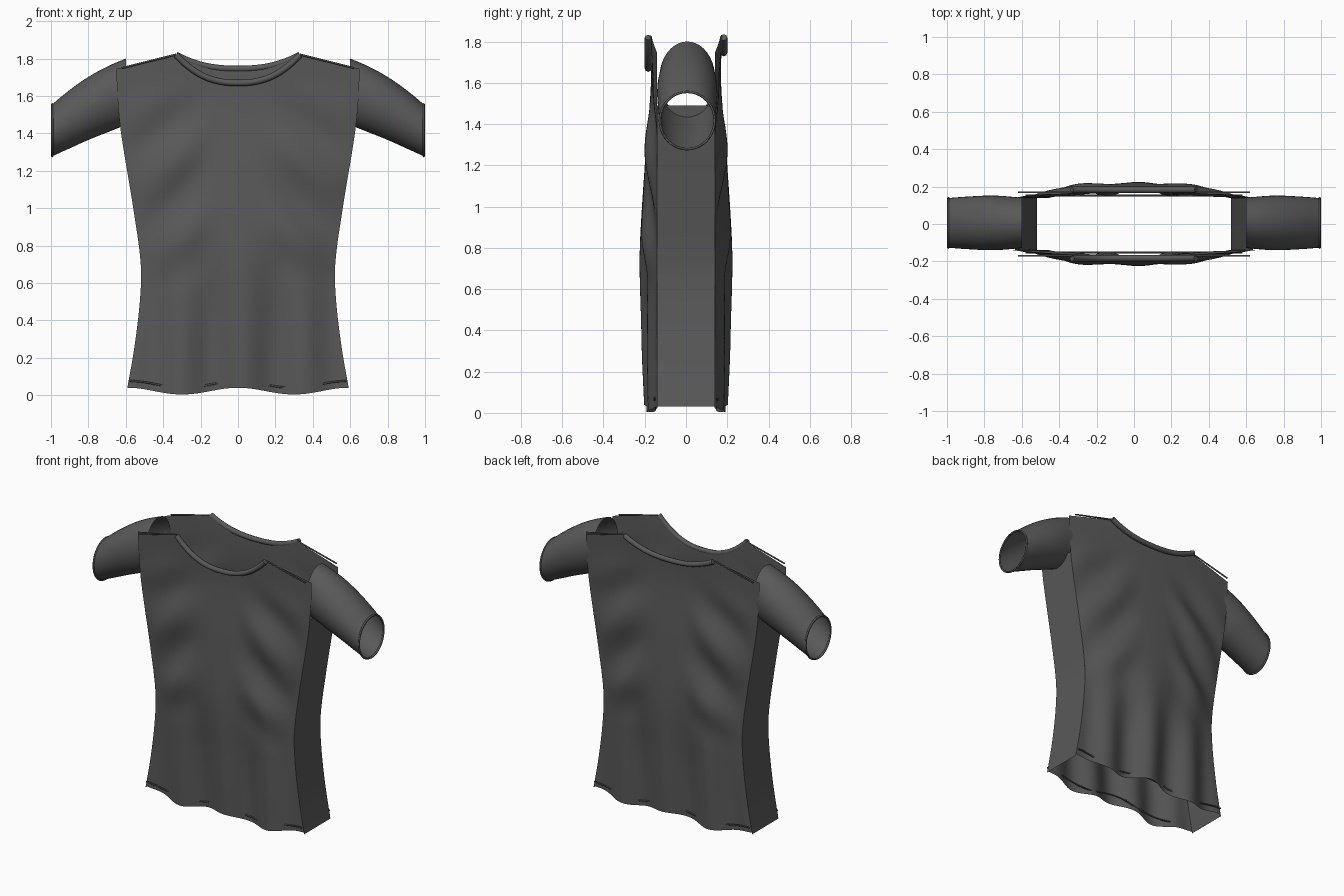
import bpy, math

if "Cube" in bpy.data.objects:
    bpy.data.objects.remove(bpy.data.objects["Cube"])

mat = bpy.data.materials.new("dark_cloth")
mat.diffuse_color = (0.1, 0.1, 0.1, 1)
mat.use_nodes = True
mat.node_tree.nodes["Principled BSDF"].inputs["Base Color"].default_value = mat.diffuse_color


def spline(keys, t):
    """Smooth interpolation through (t, value) pairs."""
    t = min(max(t, keys[0][0]), keys[-1][0])
    for i in range(len(keys) - 1):
        if t <= keys[i + 1][0]:
            break

    def slope(j):
        a, b = keys[max(j - 1, 0)], keys[min(j + 1, len(keys) - 1)]
        return (b[1] - a[1]) / (b[0] - a[0])
    (t0, p0), (t1, p1) = keys[i], keys[i + 1]
    h = t1 - t0
    s = (t - t0) / h
    return ((2*s**3 - 3*s**2 + 1) * p0 + (s**3 - 2*s**2 + s) * h * slope(i)
            + (3*s**2 - 2*s**3) * p1 + (s**3 - s**2) * h * slope(i + 1))


def grid(name, rows, closed=False):
    """Smooth surface through rows of points."""
    n = len(rows[0])
    faces = [(r*n + c, r*n + (c + 1) % n, (r + 1)*n + (c + 1) % n, (r + 1)*n + c)
             for r in range(len(rows) - 1) for c in range(n if closed else n - 1)]
    me = bpy.data.meshes.new(name)
    me.from_pydata([p for row in rows for p in row], [], faces)
    me.polygons.foreach_set("use_smooth", [True] * len(faces))
    me.materials.append(mat)
    ob = bpy.data.objects.new(name, me)
    bpy.context.collection.objects.link(ob)
    return ob


def tube(name, points, radius, cyclic=False):
    """Round cord along a path."""
    cu = bpy.data.curves.new(name, 'CURVE')
    cu.dimensions = '3D'
    cu.bevel_depth = radius
    cu.bevel_resolution = 2
    cu.use_fill_caps = True
    sp = cu.splines.new('POLY')
    sp.points.add(len(points) - 1)
    for p, co in zip(sp.points, points):
        p.co = (*co, 1)
    sp.use_cyclic_u = cyclic
    cu.materials.append(mat)
    bpy.context.collection.objects.link(bpy.data.objects.new(name, cu))


# Outline and depth of the body
WIDTH = [(0, .60), (.05, .59), (.25, .555), (.5, .525), (.7, .52), (1.0, .56),
         (1.4, .625), (1.6, .645), (1.75, .65)]
DEPTH = [(0, .035), (.4, .055), (.8, .08), (1.2, .06), (1.6, .03), (1.83, .035)]
NECK = .51


def width(z):
    return spline(WIDTH, z)


def smooth(a, b, t):
    t = min(max((t - a) / (b - a), 0), 1)
    return t * t * (3 - 2 * t)


def top_z(u, low):
    a = abs(u)
    if a < NECK:
        return low + (1.82 - low) * (a / NECK) ** 2.4
    return 1.82 - .075 * (a - NECK) / (1 - NECK)


def hem_z(u):
    return .022 + .018 * math.cos(2 * math.pi * u)


def depth(u, z):
    x = u * width(z)
    fade = 1 - u ** 4
    # Vertical folds near the hem, slanted folds below the arms
    low = .026 * math.cos(2 * math.pi * (x - .03) / .34) * (1 - smooth(.2, 1.0, z))
    slant = .024 * math.cos(2 * math.pi * (z + .8 * abs(x) - 1.53) / .46)
    slant *= smooth(.08, .35, abs(x)) * smooth(.5, .9, z) * (1 - smooth(1.35, 1.72, z))
    return .14 + spline(DEPTH, z) * (1 - u * u) + (low + slant) * fade


us = [-1 + (1 - NECK) * i / 14 for i in range(14)]
us = us + [NECK * (i / 18 - 1) for i in range(37)] + [-u for u in reversed(us)]

for side, s, low in (("front", -1, 1.67), ("back", 1, 1.745)):
    # Draped body panel
    rows = []
    for j in range(81):
        row = []
        for u in us:
            z = hem_z(u) + (top_z(u, low) - hem_z(u)) * j / 80
            row.append((u * width(z), s * depth(u, z), z))
        rows.append(row if s < 0 else row[::-1])
    grid(side + "_panel", rows)
    # Rib collar
    neck = [NECK * (i / 18 - 1) for i in range(37)]
    tube(side + "_collar", [(u * width(1.8), s * .183, top_z(u, low)) for u in neck], .017)
    # Hem stitch, partly hidden by the folds
    tube(side + "_hem_stitch", [(u * .58, s * .152, hem_z(u) + .036)
                                for u in [i / 20 - 1 for i in range(41)]], .005)
    # Shoulder seams
    for m in (-1, 1):
        tube(side + "_shoulder_seam", [(m * .33, s * .17, 1.822), (m * .62, s * .17, 1.75)], .005)

# Sleeve sections along x: top and bottom height, half width in y
TOP = [(.6, 1.8), (.7, 1.757), (.8, 1.702), (.9, 1.632), (1, 1.55)]
BOTTOM = [(.6, 1.445), (.7, 1.405), (.8, 1.365), (.9, 1.32), (1, 1.275)]
HALF = [(.6, .135), (.75, .146), (.9, .14), (1, .132)]


def ring(m, x, grow=0):
    t, b, h = spline(TOP, x), spline(BOTTOM, x), spline(HALF, x) + grow
    return [(m * x, .006 + h * math.cos(a), (t + b) / 2 + ((t - b) / 2 + grow) * math.sin(a))
            for a in [2 * math.pi * i / 40 for i in range(40)]]


for side, m in (("left", -1), ("right", 1)):
    rows = [ring(m, .6 + .4 * i / 20) for i in range(21)]
    grid(side + "_sleeve", rows if m < 0 else rows[::-1], True)
    tube(side + "_cuff", ring(m, .993), .006, True)
    # Flat side strip joining front and back
    rows = []
    for i in range(41):
        z = .03 + 1.46 * i / 40
        rows.append([(m * width(z), m * y, z) for y in (-.14, .14)])
    grid(side + "_side_strip", rows)
